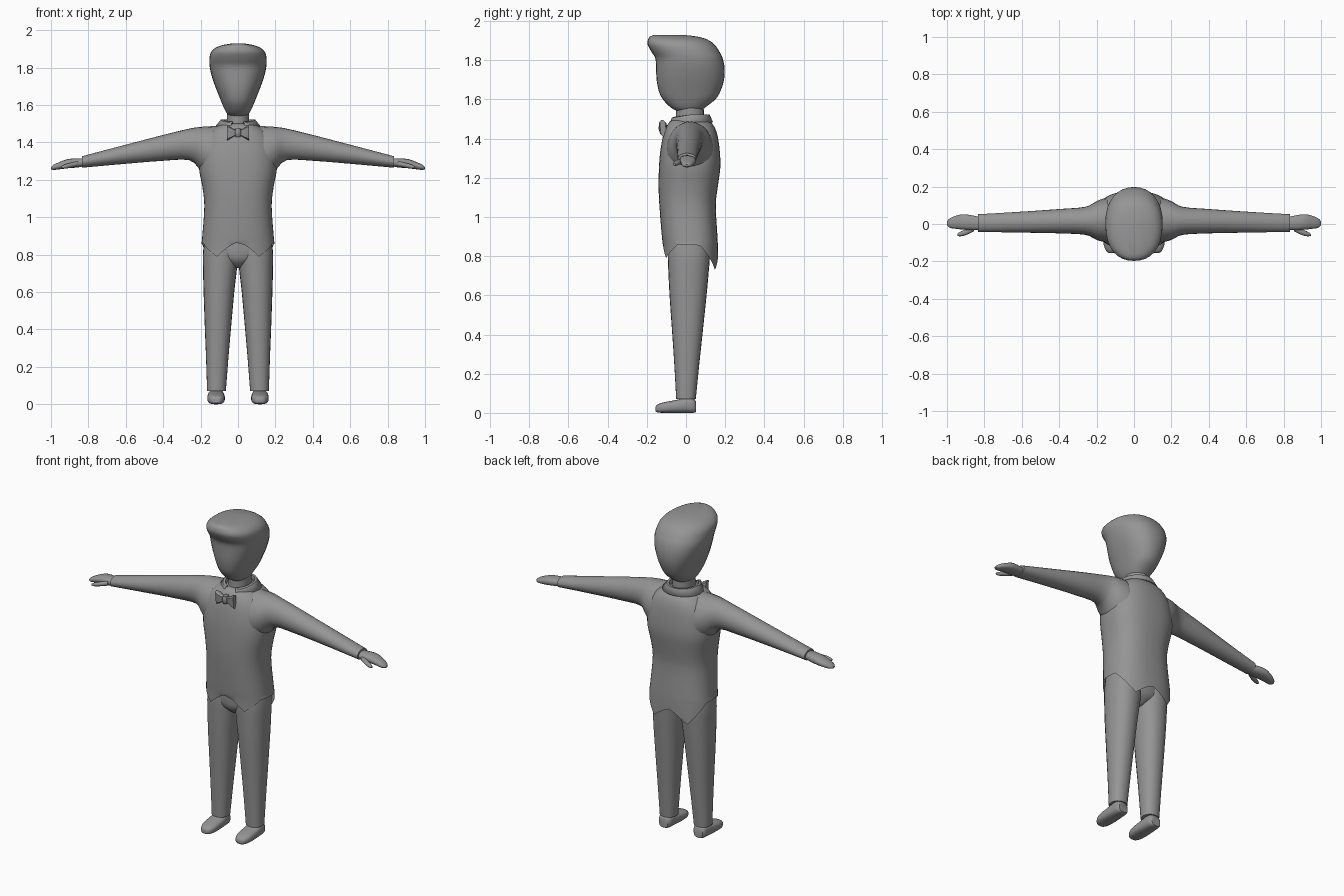
import bpy, bmesh, math
from mathutils import Vector

grey = bpy.data.materials.new("plain_grey")
grey.diffuse_color = (0.3, 0.3, 0.3, 1)


def finish(name, bm, mirror=False, angle=40):
    bmesh.ops.recalc_face_normals(bm, faces=bm.faces)
    me = bpy.data.meshes.new(name)
    bm.to_mesh(me)
    bm.free()
    me.materials.append(grey)
    ob = bpy.data.objects.new(name, me)
    bpy.context.collection.objects.link(ob)
    bpy.ops.object.select_all(action='DESELECT')
    ob.select_set(True)
    bpy.context.view_layer.objects.active = ob
    bpy.ops.object.shade_smooth_by_angle(angle=math.radians(angle))
    if mirror:
        m = ob.modifiers.new("mirror", 'MIRROR')
        m.use_mirror_merge = False
    return ob


def smooth_rings(rings, steps=3):
    """Catmull-Rom resampling of section rows."""
    out, last = [], len(rings) - 1
    for i in range(last):
        p0, p1, p2, p3 = (rings[max(0, min(last, i + k))] for k in (-1, 0, 1, 2))
        for s in range(steps):
            t = s / steps
            out.append([0.5 * (2 * b + (c - a) * t + (2 * a - 5 * b + 4 * c - d) * t * t
                               + (3 * b - a - 3 * c + d) * t ** 3)
                        for a, b, c, d in zip(p0, p1, p2, p3)])
    return out + [list(rings[-1])]


def loft(name, axis, rings, power=2.0, segs=24, mirror=False, hem=None, angle=40):
    """Rings are (position, u0, u1, v0, v1); hem(angle) gives the height of the open first ring."""
    bm = bmesh.new()
    rows = []
    for k, (t, u0, u1, v0, v1) in enumerate(smooth_rings(rings)):
        row = []
        for i in range(segs):
            a = 2 * math.pi * i / segs
            c, s = math.cos(a), math.sin(a)
            u = (u0 + u1) / 2 + (u1 - u0) / 2 * math.copysign(abs(c) ** (2 / power), c)
            v = (v0 + v1) / 2 + (v1 - v0) / 2 * math.copysign(abs(s) ** (2 / power), s)
            h = hem(math.degrees(math.asin(s))) if hem and k == 0 else t
            row.append(bm.verts.new({'Z': (u, v, h), 'X': (h, u, v), 'Y': (u, h, v)}[axis]))
        rows.append(row)
    for a, b in zip(rows, rows[1:]):
        for i in range(segs):
            j = (i + 1) % segs
            bm.faces.new((a[i], a[j], b[j], b[i]))
    if not hem:
        bm.faces.new(rows[0])
    bm.faces.new(rows[-1])
    return finish(name, bm, mirror, angle)


def coat_hem(deg):
    """Pointed hem: two front points and two longer tails at the back."""
    pts = [(-90, .87), (-60, .79), (-22, .86), (15, .855), (45, .775), (60, .73), (90, .80)]
    for (a, za), (b, zb) in zip(pts, pts[1:]):
        if deg <= b + 1e-4:
            return za + (zb - za) * (deg - a) / (b - a)
    return pts[-1][1]


# Head with swept-forward hair
loft("head", 'Z', [
    (1.54, -.045, .045, -.045, .075), (1.56, -.063, .063, -.08, .10),
    (1.60, -.082, .082, -.118, .15), (1.64, -.098, .098, -.138, .175),
    (1.70, -.122, .122, -.15, .194), (1.76, -.142, .142, -.153, .197),
    (1.81, -.152, .152, -.157, .187), (1.845, -.153, .153, -.178, .17),
    (1.88, -.146, .146, -.196, .145), (1.905, -.122, .122, -.194, .11),
    (1.92, -.085, .085, -.185, .06), (1.928, -.04, .04, -.165, .0)],
    power=2.3, segs=32, angle=60)
loft("neck", 'Z', [(1.44, -.062, .062, -.055, .095), (1.50, -.06, .06, -.052, .092),
                   (1.57, -.06, .06, -.05, .09)])

# Coat body
loft("coat", 'Z', [
    (.85, -.196, .196, -.117, .163), (.91, -.19, .19, -.124, .16),
    (1.06, -.18, .18, -.136, .152), (1.16, -.19, .19, -.14, .163),
    (1.25, -.207, .207, -.138, .175), (1.33, -.205, .205, -.132, .173),
    (1.41, -.185, .185, -.118, .162), (1.46, -.15, .15, -.10, .145),
    (1.49, -.105, .105, -.08, .12), (1.50, -.075, .075, -.06, .10)],
    power=2.5, segs=48, hem=coat_hem)

# Sleeves, hands and thumbs
loft("sleeve", 'X', [
    (.08, -.10, .13, 1.19, 1.49), (.14, -.10, .14, 1.20, 1.487),
    (.20, -.085, .122, 1.25, 1.483), (.26, -.058, .092, 1.305, 1.474),
    (.40, -.05, .08, 1.302, 1.44), (.60, -.046, .066, 1.286, 1.388),
    (.835, -.042, .052, 1.265, 1.326)], mirror=True)
loft("hand", 'X', [
    (.81, -.03, .035, 1.275, 1.315), (.86, -.033, .045, 1.266, 1.315),
    (.91, -.03, .052, 1.262, 1.311), (.95, -.026, .045, 1.257, 1.297),
    (.985, -.02, .03, 1.253, 1.281), (1.0, -.006, .014, 1.257, 1.268)], 2.3, 16, True)
loft("thumb", 'X', [
    (.855, -.038, -.01, 1.272, 1.30), (.90, -.06, -.028, 1.264, 1.29),
    (.93, -.066, -.042, 1.26, 1.281), (.945, -.063, -.053, 1.263, 1.273)], 2, 12, True)

# Trousers
loft("trouser_leg", 'Z', [
    (.07, .065, .165, -.05, .05), (.25, .051, .171, -.06, .068),
    (.40, .038, .177, -.07, .084), (.60, .02, .184, -.084, .105),
    (.72, .006, .187, -.09, .116), (.80, -.002, .188, -.093, .122),
    (.88, -.002, .18, -.09, .12)], 2.2, 24, True)
loft("trouser_seat", 'Z', [
    (.73, -.02, .02, -.04, .06), (.76, -.08, .08, -.075, .10),
    (.80, -.15, .15, -.09, .118), (.89, -.17, .17, -.09, .12)], 2.3)

# Shoes
loft("shoe", 'Y', [
    (-.156, .10, .132, .008, .03), (-.145, .085, .148, .002, .043),
    (-.11, .072, .162, 0, .055), (-.05, .07, .164, 0, .066),
    (0, .073, .161, 0, .078), (.035, .077, .157, 0, .076),
    (.05, .088, .147, .004, .06)], 2.7, 24, True)

# Folded collar, open at the front
bm = bmesh.new()
rows = []
for i in range(33):
    deg = -68 + 316 * i / 32
    a = math.radians(deg)
    front = max(0, -math.sin(a))
    c, s = math.cos(a), math.sin(a)
    rows.append([bm.verts.new((rx * c, .02 + ry * s, z)) for rx, ry, z in (
        (.066, .078, 1.49), (.078, .088, 1.522 - .012 * front),
        (.092, .10, 1.522 - .018 * front), (.122, .118, 1.485 - .035 * front))])
for a, b in zip(rows, rows[1:]):
    for k in range(3):
        bm.faces.new((a[k], b[k], b[k + 1], a[k + 1]))
collar = finish("collar", bm)
sol = collar.modifiers.new("thickness", 'SOLIDIFY')
sol.thickness = .008

# Bow tie: flared wings and a knot
bm = bmesh.new()
wing = []
for x, hz, hy in ((.0, .016, .012), (.02, .019, .012), (.045, .034, .019), (.06, .042, .014)):
    wing.append([bm.verts.new(Vector((x, -.117 + sy * hy - .1 * sz * hz, 1.452 + sz * hz)))
                 for sy, sz in ((-1, -.8), (-1, .8), (-.4, 1), (.4, 1), (1, .8), (1, -.8), (.4, -1), (-.4, -1))])
for a, b in zip(wing, wing[1:]):
    for i in range(8):
        j = (i + 1) % 8
        bm.faces.new((a[i], a[j], b[j], b[i]))
bm.faces.new(wing[-1])
finish("bow_tie_wing", bm, True)
loft("bow_tie_knot", 'Z', [(1.43, -.012, .012, -.134, -.10), (1.452, -.017, .017, -.14, -.095),
                           (1.476, -.012, .012, -.136, -.10)], 2.6, 12)
